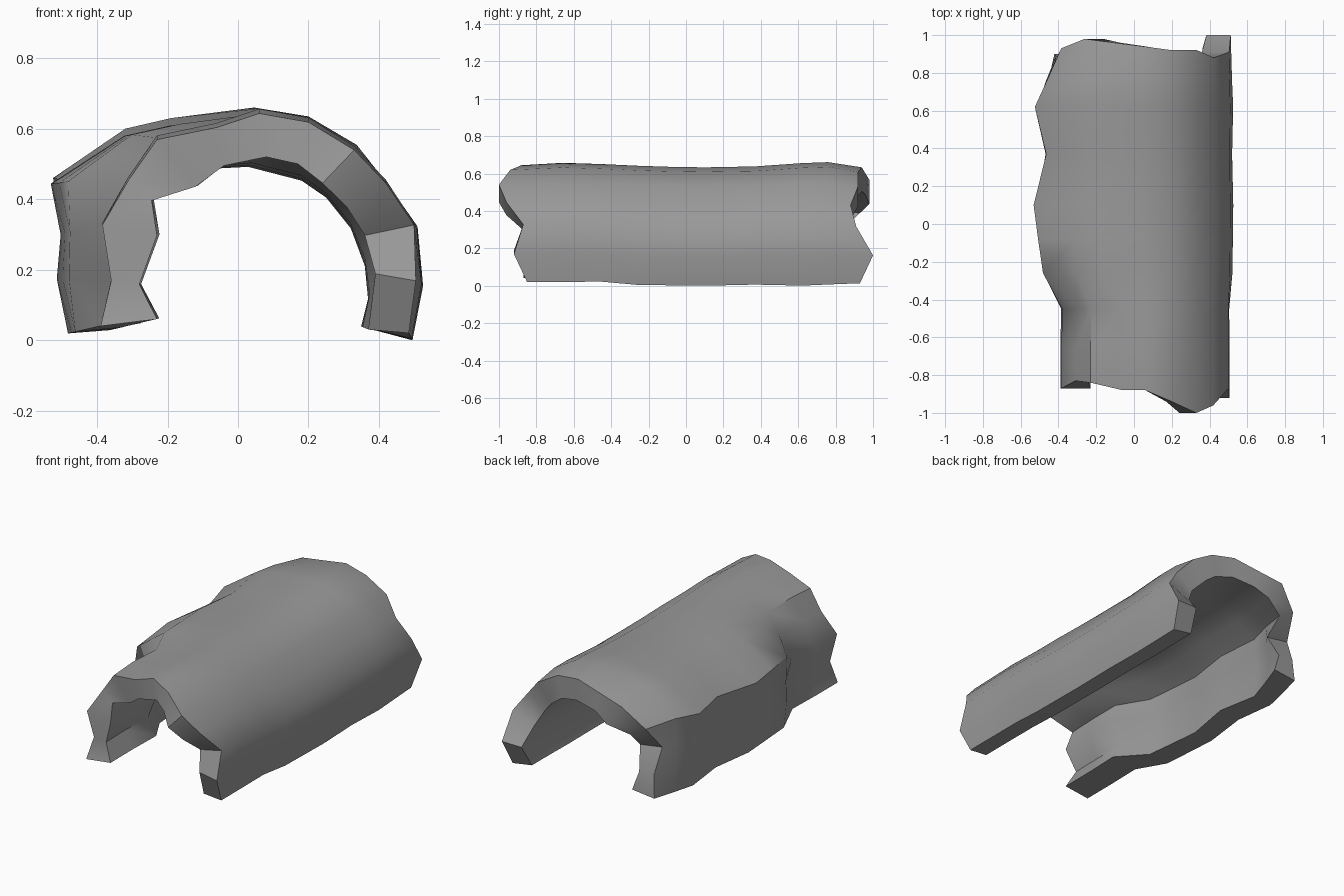
import bpy
import bmesh
import math

default_cube = bpy.data.objects.get("Cube")
if default_cube:
    bpy.data.objects.remove(default_cube, do_unlink=True)

# Cross-sections in hundredths, running from the -x foot over the crown to the +x foot
NARROW_OUTER = [(-39, 4), (-36, 17), (-38.5, 33), (-31, 46), (-23, 57.5), (-6, 61), (6, 65),
                (20, 62.5), (33, 54.5), (42, 45), (50, 33), (50.5, 17), (48.5, 2)]
NARROW_INNER = [(-23, 6), (-28, 16), (-23, 30), (-24.5, 40), (-12, 44), (-4, 50), (8, 52.5),
                (17, 50.5), (24, 45), (31, 38), (36, 30), (39, 19), (37, 3)]
WIDE_OUTER = [(-48, 2), (-51, 18), (-50, 31), (-52.5, 46), (-32, 60), (-19, 63), (4, 65.5),
              (20, 63), (34, 55), (43, 43), (51, 32), (52.5, 16), (49.5, 0)]
WIDE_INNER = [(-36, 3), (-38, 18), (-37, 30), (-36, 40), (-24, 47), (-14, 50), (3, 51),
              (18, 47), (25, 42), (32, 33), (36, 22), (37, 12), (35, 4)]

# Broken edges of the two openings: y of each profile point
FRONT_EDGE = [-87, -84, -87, -83, -84, -88, -88, -94, -100, -96, -87, -92, -85]
BACK_EDGE = [90, 89, 83, 93, 98, 96, 94, 92, 92, 88, 91, 100, 93]

# Stations along the vault: y, blend from narrow to wide, height factor
STATIONS = [(-87, 0, .99), (-66, 0, 1.01), (-45, -.05, 1), (-26, .8, .98), (-8, .92, .97),
            (10, 1.03, .965), (37, .72, .975), (62, 1, 1), (76, .7, 1.01), (92, .35, .97)]


def blend(narrow, wide, weight, height):
    """Mix two profiles and scale the height of the result."""
    return [((a[0] + (b[0] - a[0]) * weight) / 100,
             (a[1] + (b[1] - a[1]) * weight) / 100 * height)
            for a, b in zip(narrow, wide)]


def station_depths(index):
    """Depth of every profile point: ragged at the ends, straight between."""
    if index == 0:
        edge = FRONT_EDGE
    elif index == len(STATIONS) - 1:
        edge = BACK_EDGE
    else:
        edge = [STATIONS[index][0]] * len(FRONT_EDGE)
    return [depth / 100 for depth in edge]


# Closed loops of outer and inner skin, bridged along the vault
bm = bmesh.new()
rings = []
for index, (_, weight, height) in enumerate(STATIONS):
    depths = station_depths(index)
    outer = blend(NARROW_OUTER, WIDE_OUTER, weight, height)
    inner = blend(NARROW_INNER, WIDE_INNER, weight, height)
    skin = list(zip(outer, depths)) + list(zip(inner, depths))[::-1]
    rings.append([bm.verts.new((x, y, z)) for (x, z), y in skin])

count = len(rings[0])
for ring, following in zip(rings, rings[1:]):
    for i in range(count):
        j = (i + 1) % count
        bm.faces.new((ring[i], ring[j], following[j], following[i]))

# Rims across the wall thickness at both openings
for ring in (rings[0], rings[-1]):
    for i in range(count // 2 - 1):
        bm.faces.new((ring[i], ring[i + 1], ring[-2 - i], ring[-1 - i]))

bmesh.ops.recalc_face_normals(bm, faces=bm.faces)

# Set the lowest foot on the ground
lowest = min(v.co.z for v in bm.verts)
bmesh.ops.translate(bm, vec=(0, 0, -lowest), verts=bm.verts)

mesh = bpy.data.meshes.new("vault_shell")
bm.to_mesh(mesh)
bm.free()
vault = bpy.data.objects.new("vault_shell", mesh)
bpy.context.collection.objects.link(vault)

# Plain grey stone
stone = bpy.data.materials.new("stone_grey")
stone.use_nodes = True
grey = (.32, .32, .32, 1)
stone.diffuse_color = grey
stone.node_tree.nodes["Principled BSDF"].inputs["Base Color"].default_value = grey
mesh.materials.append(stone)

# Smooth skins with sharp rims
bpy.ops.object.select_all(action="DESELECT")
vault.select_set(True)
bpy.context.view_layer.objects.active = vault
bpy.ops.object.shade_smooth_by_angle(angle=math.radians(42))
